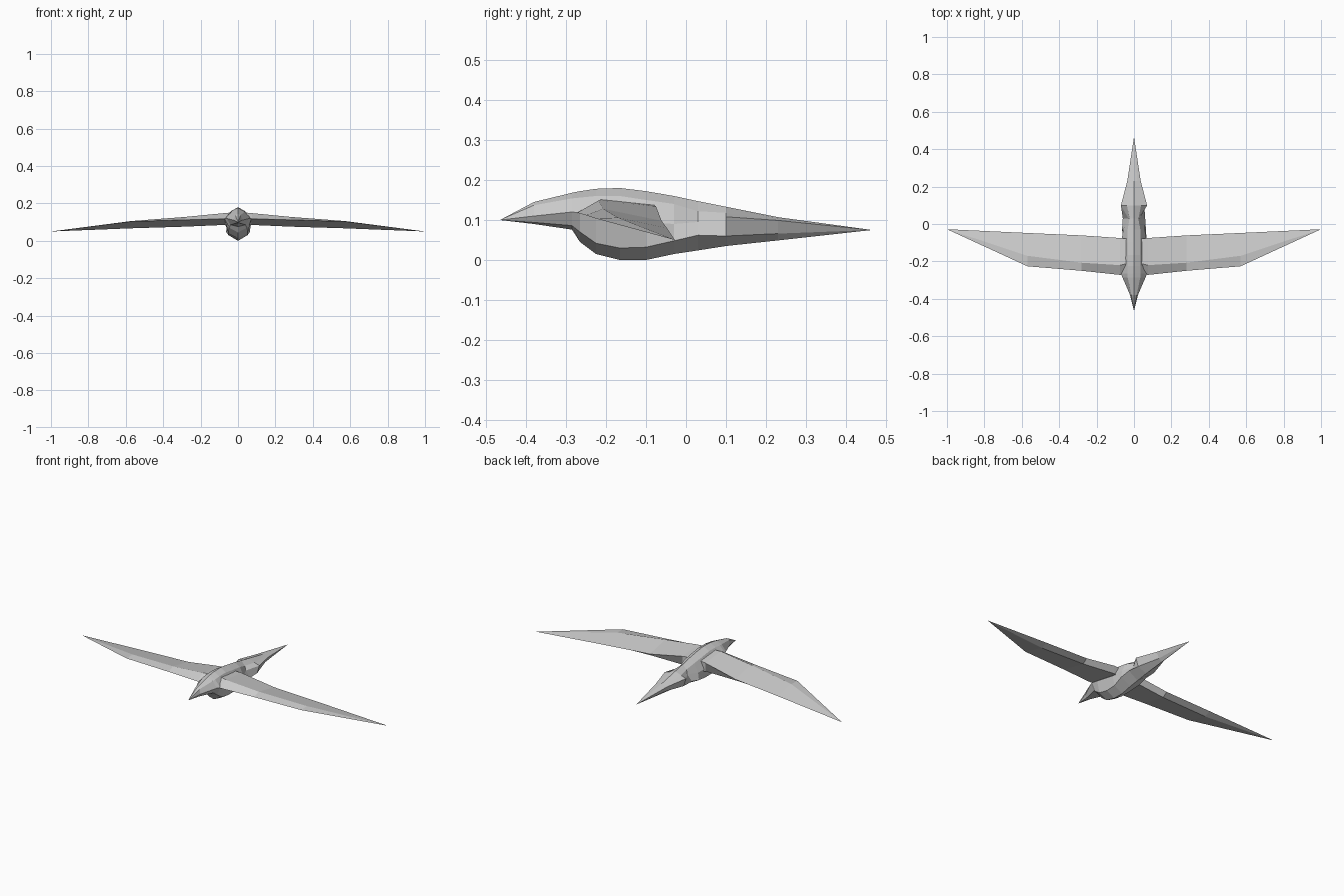
import bpy, bmesh


def loft(name, rings, start=None, end=None):
    """Skin closed rings of points, ending in a point or a flat cap."""
    bm = bmesh.new()
    loops = [[bm.verts.new(p) for p in r] for r in rings]
    n = len(loops[0])
    for a, b in zip(loops, loops[1:]):
        for i in range(n):
            j = (i + 1) % n
            bm.faces.new((a[i], a[j], b[j], b[i]))
    for ring, tip in ((loops[0], start), (loops[-1], end)):
        if tip:
            v = bm.verts.new(tip)
            for i in range(n):
                bm.faces.new((ring[i], ring[(i + 1) % n], v))
        else:
            bm.faces.new(ring)
    bmesh.ops.recalc_face_normals(bm, faces=bm.faces)
    mesh = bpy.data.meshes.new(name)
    bm.to_mesh(mesh)
    bm.free()
    obj = bpy.data.objects.new(name, mesh)
    bpy.context.collection.objects.link(obj)
    return obj


# Body: y, top z, bottom z, then (half width, z) for upper, middle and lower side
body = [
    (-0.38, 0.145, 0.090, (0.014, 0.137), (0.021, 0.110), (0.012, 0.094)),
    (-0.285, 0.168, 0.076, (0.034, 0.154), (0.062, 0.120), (0.040, 0.086)),
    (-0.265, 0.172, 0.045, (0.036, 0.156), (0.070, 0.118), (0.048, 0.070)),
    (-0.225, 0.178, 0.015, (0.036, 0.160), (0.070, 0.112), (0.052, 0.042)),
    (-0.165, 0.180, 0.000, (0.036, 0.160), (0.068, 0.100), (0.050, 0.030)),
    (-0.10, 0.172, 0.000, (0.036, 0.150), (0.068, 0.095), (0.052, 0.032)),
    (-0.03, 0.160, 0.015, (0.034, 0.140), (0.058, 0.090), (0.064, 0.048)),
    (0.03, 0.147, 0.024, (0.024, 0.122), (0.030, 0.095), (0.060, 0.062)),
    (0.10, 0.133, 0.035, (0.038, 0.118), (0.070, 0.108), (0.055, 0.060)),
    (0.23, 0.107, 0.049, (0.018, 0.104), (0.036, 0.099), (0.018, 0.066)),
]
rings = []
for y, top, bottom, *side in body:
    rings.append([(0, y, top)] + [(w, y, z) for w, z in side]
                 + [(0, y, bottom)] + [(-w, y, z) for w, z in reversed(side)])
loft("bird_body", rings, start=(0, -0.465, 0.10), end=(0, 0.465, 0.075))

# Wings: x, then (y, z) for leading edge, top ridge, trailing edge, underside
wing = [
    (0.03, (-0.265, 0.120), (-0.21, 0.152), (-0.08, 0.138), (-0.08, 0.070)),
    (0.075, (-0.272, 0.118), (-0.22, 0.148), (-0.075, 0.134), (-0.075, 0.085)),
    (0.28, (-0.250, 0.112), (-0.207, 0.128), (-0.061, 0.098), (-0.09, 0.076)),
    (0.57, (-0.226, 0.104), (-0.170, 0.106), (-0.048, 0.080), (-0.09, 0.067)),
]
for side, s in (("left", -1), ("right", 1)):
    loft(f"{side}_wing", [[(s * x, y, z) for y, z in pts] for x, *pts in wing],
         end=(s, -0.028, 0.05))
